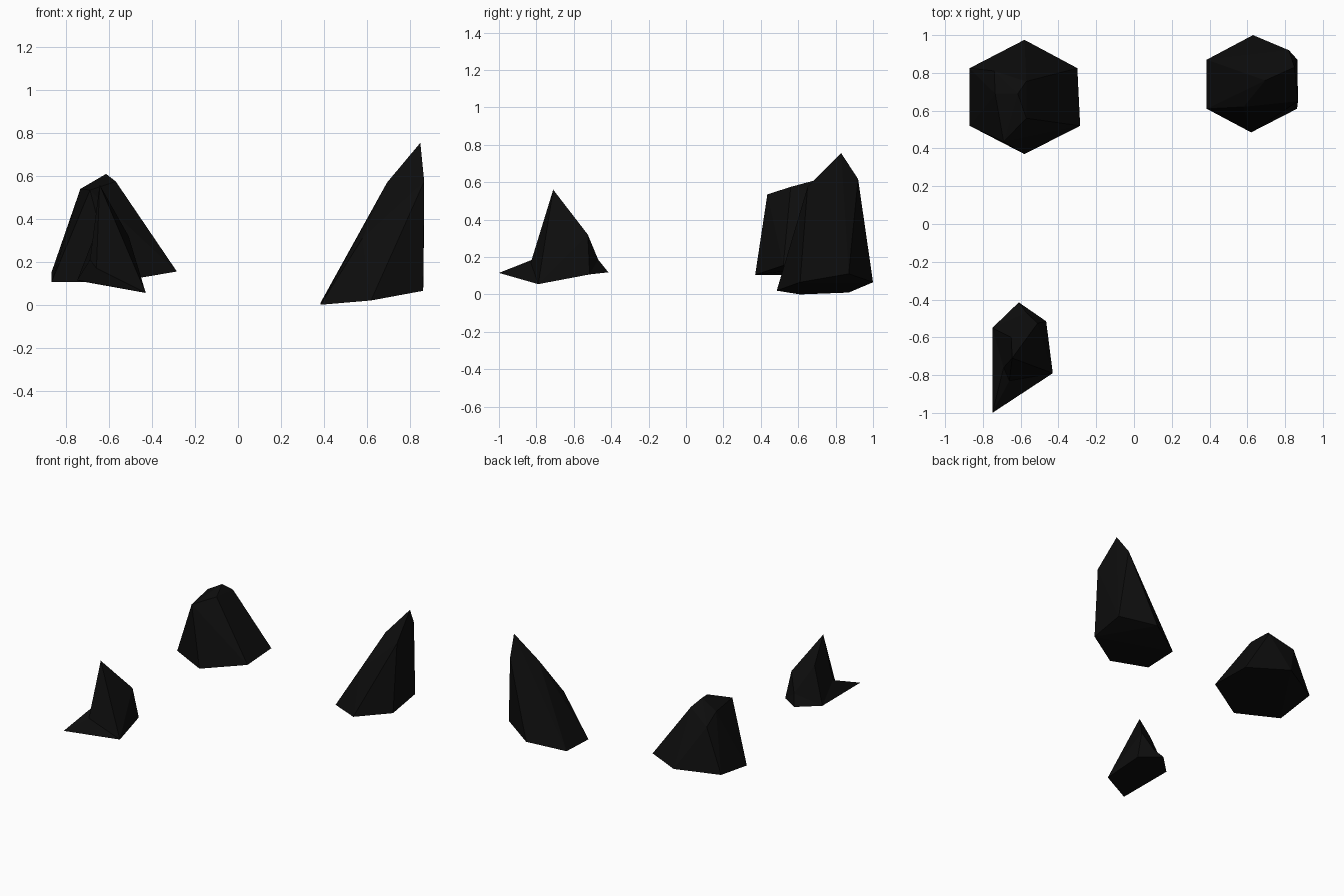
import bpy, bmesh

# one flat near-black stone colour
stone = bpy.data.materials.new("black_stone")
stone.diffuse_color = (0.004, 0.004, 0.004, 1)


def rock(name, points, faces=None):
    """Faceted rock: convex hull of the points, or the given faces."""
    bm = bmesh.new()
    verts = [bm.verts.new(p) for p in points]
    if faces:
        for f in faces:
            bm.faces.new([verts[i] for i in f])
    else:
        bmesh.ops.convex_hull(bm, input=verts)
        loose = [v for v in bm.verts if not v.link_faces]
        bmesh.ops.delete(bm, geom=loose, context='VERTS')
    bmesh.ops.recalc_face_normals(bm, faces=bm.faces[:])
    mesh = bpy.data.meshes.new(name)
    bm.to_mesh(mesh)
    bm.free()
    mesh.materials.append(stone)
    obj = bpy.data.objects.new(name, mesh)
    bpy.context.collection.objects.link(obj)
    return obj


# broad rock, back left: six-sided foot, then the crown
rock("broad_rock", [
    (-0.58, 0.975, 0.175), (-0.30, 0.825, 0.16), (-0.285, 0.52, 0.155),
    (-0.58, 0.37, 0.105), (-0.87, 0.52, 0.105), (-0.87, 0.825, 0.15),
    (-0.615, 0.69, 0.61), (-0.69, 0.435, 0.535), (-0.735, 0.69, 0.54),
    (-0.57, 0.56, 0.575), (-0.57, 0.755, 0.555), (-0.74, 0.81, 0.47)])

# tall leaning rock, back right: six-sided foot, then the leaning peak
rock("tall_rock", [
    (0.63, 1.0, 0.065), (0.865, 0.87, 0.11), (0.863, 0.61, 0.065),
    (0.62, 0.485, 0.02), (0.385, 0.61, 0.0), (0.385, 0.87, 0.01),
    (0.85, 0.83, 0.755), (0.82, 0.92, 0.617), (0.868, 0.65, 0.575),
    (0.695, 0.76, 0.57), (0.58, 0.62, 0.31), (0.50, 0.85, 0.17)])

# small rock, front left: spiked foot, so it is not convex
rock("spiked_rock", [
    (-0.75, -1.0, 0.115), (-0.43, -0.79, 0.055), (-0.465, -0.515, 0.107),
    (-0.61, -0.415, 0.118), (-0.75, -0.55, 0.113),
    (-0.645, -0.71, 0.56), (-0.51, -0.525, 0.32), (-0.57, -0.47, 0.187),
    (-0.65, -0.60, 0.37), (-0.69, -0.76, 0.21), (-0.66, -0.83, 0.17)],
    [(0, 4, 3, 2, 1), (0, 1, 10), (1, 5, 10), (1, 6, 5), (1, 2, 6),
     (2, 3, 7), (2, 7, 6), (3, 4, 7), (7, 4, 8), (7, 8, 6), (6, 8, 5),
     (8, 4, 9), (8, 9, 5), (9, 10, 5), (0, 10, 9), (0, 9, 4)])
